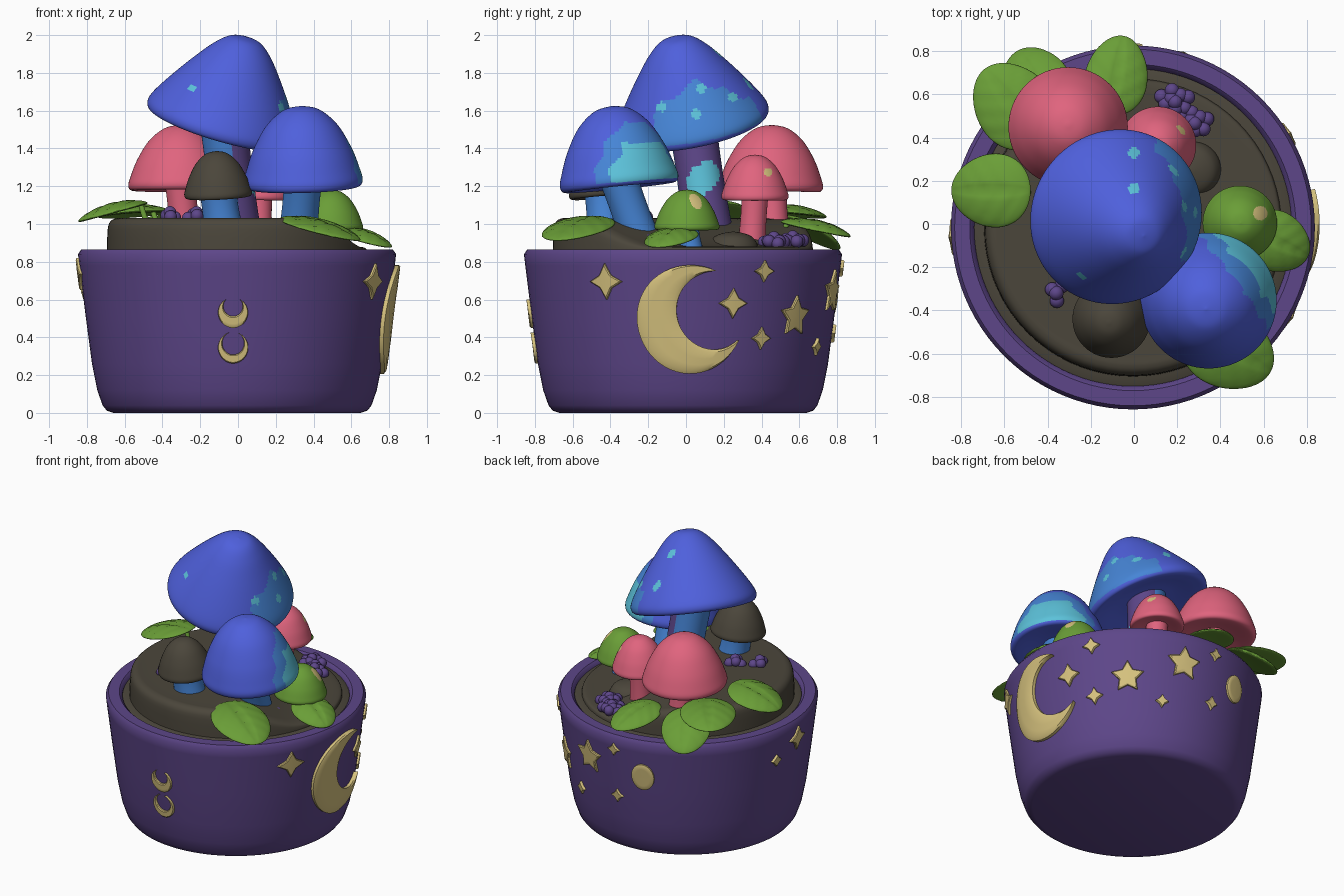
import bpy, bmesh, math, random
from mathutils import Vector, Matrix

if "Cube" in bpy.data.objects:
    bpy.data.objects.remove(bpy.data.objects["Cube"])
random.seed(4)


def material(name, hex_):
    m = bpy.data.materials.new(name)
    s = [int(hex_[i:i + 2], 16) / 255 for i in (0, 2, 4)]
    m.diffuse_color = [((c + .055) / 1.055) ** 2.4 if c > .04 else c / 12.92 for c in s] + [1]
    m.use_nodes = True
    m.node_tree.nodes["Principled BSDF"].inputs["Base Color"].default_value = m.diffuse_color
    return m


PURPLE, SOIL, BLUE = material("purple", "5D4689"), material("soil_brown", "4B463B"), material("blue", "4F60DC")
MID, CYAN, PINK = material("mid_blue", "4685D6"), material("cyan", "5CC2DA"), material("pink", "E0647E")
GREEN, GOLD = material("leaf_green", "6A9E37"), material("pale_gold", "D6C27E")


def finish(name, bm, mats, rule=None, angle=45):
    bmesh.ops.recalc_face_normals(bm, faces=bm.faces)
    bm.normal_update()
    if rule:
        for f in bm.faces:
            f.material_index = rule(f.calc_center_median(), f.normal)
    me = bpy.data.meshes.new(name)
    bm.to_mesh(me)
    bm.free()
    for m in mats:
        me.materials.append(m)
    me.shade_smooth()
    me.set_sharp_from_angle(angle=math.radians(angle))
    ob = bpy.data.objects.new(name, me)
    bpy.context.collection.objects.link(ob)
    return ob


def smooth_path(p, n):
    """Catmull-Rom interpolation of 2D points."""
    p = [Vector(q) for q in p]
    out = []
    for i in range(len(p) - 1):
        a, b, c, d = p[max(i - 1, 0)], p[i], p[i + 1], p[min(i + 2, len(p) - 1)]
        for k in range(n):
            t = k / n
            out.append(.5 * (2 * b + (c - a) * t + (2 * a - 5 * b + 4 * c - d) * t * t + (3 * b - a - 3 * c + d) * t ** 3))
    return out + [p[-1]]


def lathe(profile, matrix, segs=64, steps=1):
    bm = bmesh.new()
    pts = smooth_path(profile, steps) if steps > 1 else profile
    rings = []
    for r, z in pts:
        if r < 1e-4:
            rings.append([bm.verts.new((0, 0, z))] * segs)
        else:
            rings.append([bm.verts.new((r * math.cos(a), r * math.sin(a), z))
                          for a in (2 * math.pi * i / segs for i in range(segs))])
    for A, B in zip(rings, rings[1:]):
        for i in range(segs):
            j = (i + 1) % segs
            vs = list(dict.fromkeys((A[i], A[j], B[j], B[i])))
            if len(vs) > 2:
                bm.faces.new(vs)
    bm.transform(matrix)
    return bm


def axis_matrix(pos, n):
    return Matrix.Translation(pos) @ Vector(n).to_track_quat('Z', 'Y').to_matrix().to_4x4()


# pot
C = Vector((-.005, -.016, 0))
OUT = [(.655, 0), (.69, .012), (.712, .04), (.74, .12), (.768, .26), (.8, .5), (.835, .78), (.842, .84)]
POT = [(0, 0)] + OUT + [(.825, .865), (.755, .865), (.735, .845), (.73, .78), (0, .78)]
finish("pot", lathe(POT, Matrix.Translation(C), 96), [PURPLE])


def pot_r(z):
    for (r0, z0), (r1, z1) in zip(OUT, OUT[1:]):
        if z <= z1:
            return r0 + (r1 - r0) * (z - z0) / (z1 - z0)
    return .842


# soil bed and its mound, high at the front left and sloping to the back right
finish("soil_bed", lathe([(.74, .79), (.74, .835), (.7, .85), (0, .85)], Matrix.Translation(C)), [SOIL])
bm = lathe([(.69, 0), (.685, .7), (.67, .92), (.64, 1), (.6, 1.0), (.45, 1), (.3, 1), (.15, 1), (0, 1)],
           Matrix.Translation(C), 72, 3)
for v in bm.verts:
    t = min(max((.82 * v.co.x + .5 * v.co.y - .02) / .46, 0), 1)
    v.co.z = .83 + v.co.z * (.2 - .15 * t * t * (3 - 2 * t))
finish("soil_mound", bm, [SOIL])

# mushrooms
CONE = [(0, 1), (.2, .965), (.38, .83), (.58, .6), (.8, .31), (.96, .07), (1, -.05), (.95, -.12), (.8, -.1), (.45, -.02), (0, 0)]
DOME = [(0, 1), (.3, .945), (.6, .735), (.83, .41), (.96, .12), (1, -.02), (.95, -.1), (.8, -.1), (.4, -.03), (0, 0)]


def mushroom(name, shape, pos, n, R, H, mats, rule, base, r, stem_mats, stem_rule=None):
    prof = [(a * R, b * H) for a, b in shape]
    segs, steps = (168, 9) if rule else (80, 4)  # finer mesh where patches are coloured
    finish(name + "_cap", lathe(prof, axis_matrix(pos, n), segs, steps), mats, rule, 80)
    d = Vector(pos) - Vector(base)
    L = d.length + .03
    stem = [(r * (1.1 - .12 * math.sin(math.pi * k / 40)), L * k / 32) for k in range(33)]
    finish(name + "_stem", lathe([(0, 0)] + stem + [(0, L)], axis_matrix(base, d), 56), stem_mats, stem_rule)


def near(a, b, spots, r):
    return any(math.hypot(a - s[0], b - s[1]) < r for s in spots)


def big_rule(c, n):
    if c.x > .05 and near(c.y, c.z, [(.08, 1.72), (.25, 1.67), (.055, 1.585), (-.13, 1.62)], .026):
        return 2
    if c.y < 0 and near(c.x, c.z, [(-.24, 1.72)], .022):
        return 2
    if n.z > 0 and near(c.x, c.y, [(0, .33), (0, .165)], .026):
        return 2
    top = 1.76 - (.35 if c.y > .05 else .75) * abs(c.y - .05) + .015 * math.sin(c.y * 40)
    return 1 if c.x > .1 and c.y > -.17 and c.z < top and n.z > -.3 else 0


def blue_rule(c, n):
    d = .8 * (c.x - .345) + .6 * (c.y + .355) + .012 * math.sin(c.z * 45)
    if n.z < -.3 or d < .15 or c.z > 1.54:
        return 0
    return 2 if d > .215 and c.z < 1.43 else 1


def big_stem_rule(c, n):
    if n.x > .2:
        return 2 if math.hypot((c.y - .09 - .3 * (c.z - 1.24)) / .085, (c.z - 1.24) / .09) < 1 else 1
    return 0


mushroom("big_blue", CONE, (-.078, .03, 1.562), (.29, -.2, 1), .41, .453, [BLUE, MID, CYAN], big_rule,
         (0, .13, .86), .125, [MID, PURPLE, CYAN], big_stem_rule)
mushroom("right_blue", DOME, (.345, -.355, 1.235), (-.03, -.1, 1), .315, .392, [BLUE, MID, CYAN], blue_rule,
         (.31, -.22, .85), .1, [MID])
mushroom("dark", DOME, (-.105, -.44, 1.165), (-.05, -.08, 1), .18, .222, [SOIL], None, (-.075, -.42, .95), .098, [MID])
mushroom("big_pink", DOME, (-.305, .45, 1.21), (.0, .03, 1), .276, .315, [PINK], None, (-.27, .47, .86), .08, [PINK])
mushroom("small_pink", DOME, (.11, .365, 1.15), (.02, .0, 1), .178, .217, [PINK, GOLD],
         lambda c, n: int(c.x > .1 and near(c.y, c.z, [(.435, 1.275)], .022)), (.11, .345, .84), .07, [PINK])
mushroom("green", DOME, (.49, .005, .99), (.02, 0, 1), .172, .192, [GREEN, GOLD],
         lambda c, n: int(n.z > 0 and near(c.x, c.y, [(.585, .05)], .033)), (.49, .03, .84), .06, [MID])
finish("dark_button", lathe([(0, .075), (.06, .065), (.11, .038), (.13, -.03), (0, -.03)],
                            Matrix.Translation((.27, .25, .885)), 40, 3), [SOIL])

# leaves: centre, heading, length, width, pitch down toward the tip
LEAVES = [((-.665, .155, 1.075), 180, .38, .34, 15), ((-.56, .55, 1.065), 128, .43, .36, 5),
          ((-.46, .66, .965), 118, .38, .32, 28), ((-.08, .69, .985), 80, .38, .29, 12),
          ((.665, -.085, .935), -25, .33, .28, 16), ((.44, -.58, .985), -28, .46, .37, 15)]
for k, (pos, az, L, W, pitch) in enumerate(LEAVES):
    bm = bmesh.new()
    bmesh.ops.create_uvsphere(bm, u_segments=40, v_segments=28, radius=1)
    for v in bm.verts:
        y, z, x = v.co  # poles run along the leaf
        rib = .012 * max(0, 1 - abs(y) / .1) if z > 0 else 0
        vein = .006 * max(0, math.sin(14 * x - 9 * abs(y))) ** 4 if z > 0 else 0
        v.co = (x * L / 2, y * W / 2 * (1 - .12 * x), .026 * z - (rib + vein) * (1 - x * x) - .025 * (x * x + y * y - .5))
    M = Matrix.Translation(pos) @ Matrix.Rotation(math.radians(az), 4, 'Z') @ Matrix.Rotation(math.radians(pitch), 4, 'Y')
    bm.transform(M)
    finish("leaf_%d" % (k + 1), bm, [GREEN], None, 80)
    root = M @ Vector((-L * .4, 0, 0))
    foot = Vector((root.x * .85, root.y * .85, .86))
    h = (root - foot).length
    finish("leaf_stalk_%d" % (k + 1), lathe([(0, 0), (.018, 0), (.014, h), (0, h)], axis_matrix(foot, root - foot), 12), [GREEN])

# berry clusters
for k, (x, y, z, spread, count) in enumerate([(.19, .565, .9, .06, 11), (.28, .465, .895, .055, 10),
                                              (-.36, -.32, 1.025, .04, 4), (-.22, -.24, 1.03, .04, 5), (.42, -.24, .895, .06, 8)]):
    bm = bmesh.new()
    for i in range(count):
        a, d = i * 2.4, spread * 1.25 * math.sqrt(i / count)
        p = (x + d * math.cos(a), y + d * math.sin(a), z + .035 * (1 - d / spread / 1.25) + random.uniform(-.005, .005))
        bmesh.ops.create_uvsphere(bm, u_segments=14, v_segments=9, radius=.034, matrix=Matrix.Translation(p))
    finish("berries_%d" % (k + 1), bm, [PURPLE], None, 80)


# gold reliefs wrapped round the pot, lofted from outline A to inner line B
def relief(name, az, z, A, B, closed, d=.017):
    bm = bmesh.new()

    def put(p, off):
        a, h = math.radians(az) + p[0] / .82, z + p[1]
        r = pot_r(h) + off
        return bm.verts.new((C.x + r * math.cos(a), C.y + r * math.sin(a), h))
    layers = [(0, -.02), (0, d * .7), (.12, d)] + [(t, d) for t in (.35, .6, .88)] + [(1, d if closed else d * .7)]
    if not closed:
        layers.append((1, -.02))
    rows = [[put((a[0] + (b[0] - a[0]) * t, a[1] + (b[1] - a[1]) * t), off) for a, b in zip(A, B)] for t, off in layers]
    n = len(A)
    for P, Q in zip(rows, rows[1:]):
        for i in range(n if closed else n - 1):
            j = (i + 1) % n
            bm.faces.new((P[i], P[j], Q[j], Q[i]))
    bmesh.ops.remove_doubles(bm, verts=bm.verts, dist=1e-5)
    finish(name, bm, [GOLD], None, 35)


def star(name, az, z, r, points, inner):
    n = points * 2
    A = [((r if i % 2 == 0 else r * inner) * math.sin(-2 * math.pi * i / n),
          (r if i % 2 == 0 else r * inner) * math.cos(2 * math.pi * i / n)) for i in range(n)]
    relief(name, az, z, A, [(0, 0)] * n, True)


def crescent(name, az, z, R, open_deg, half_deg, thick, d=.017):
    h, o = math.radians(half_deg), math.radians(open_deg)
    hc, s = R * math.sin(h), R * math.cos(h) + R - thick
    r = (hc * hc + s * s) / (2 * s)
    cx = -R + thick + r
    g = math.atan2(hc, R * math.cos(h) - cx)

    def arc(c, rad, a0):
        out = []
        for i in range(41):
            a = a0 + (2 * math.pi - 2 * a0) * i / 40
            x, y = c + rad * math.cos(a), rad * math.sin(a)
            out.append((x * math.cos(o) - y * math.sin(o), x * math.sin(o) + y * math.cos(o)))
        return out
    relief(name, az, z, arc(0, R, h), arc(cx, r, g), False, d)


crescent("big_moon", 2.8, .495, .288, 20, 43, .222, .03)
crescent("upper_small_moon", -91.5, .53, .08, 90, 27, .062)
crescent("lower_small_moon", -91.5, .345, .083, 90, 15, .046)
for k, (az, z, r, pts, inner) in enumerate([
        (-29.5, .695, .095, 4, .5), (31, .75, .058, 4, .52), (19, .58, .08, 4, .52), (31.5, .395, .06, 4, .52),
        (47.5, .51, .112, 5, .53), (64, .35, .046, 4, .55), (74, .64, .118, 5, .53), (90, .765, .044, 4, .55),
        (90, .42, .048, 4, .55), (183, .735, .085, 4, .5), (169, .64, .042, 4, .65)]):
    star("star_%d" % (k + 1), az, z, r, pts, inner)
oval = [(.078 * math.cos(t), .095 * math.sin(t)) for t in (i * math.pi / 12 for i in range(24))]
relief("oval_moon", 104, .6, oval, [(0, 0)] * 24, True)
